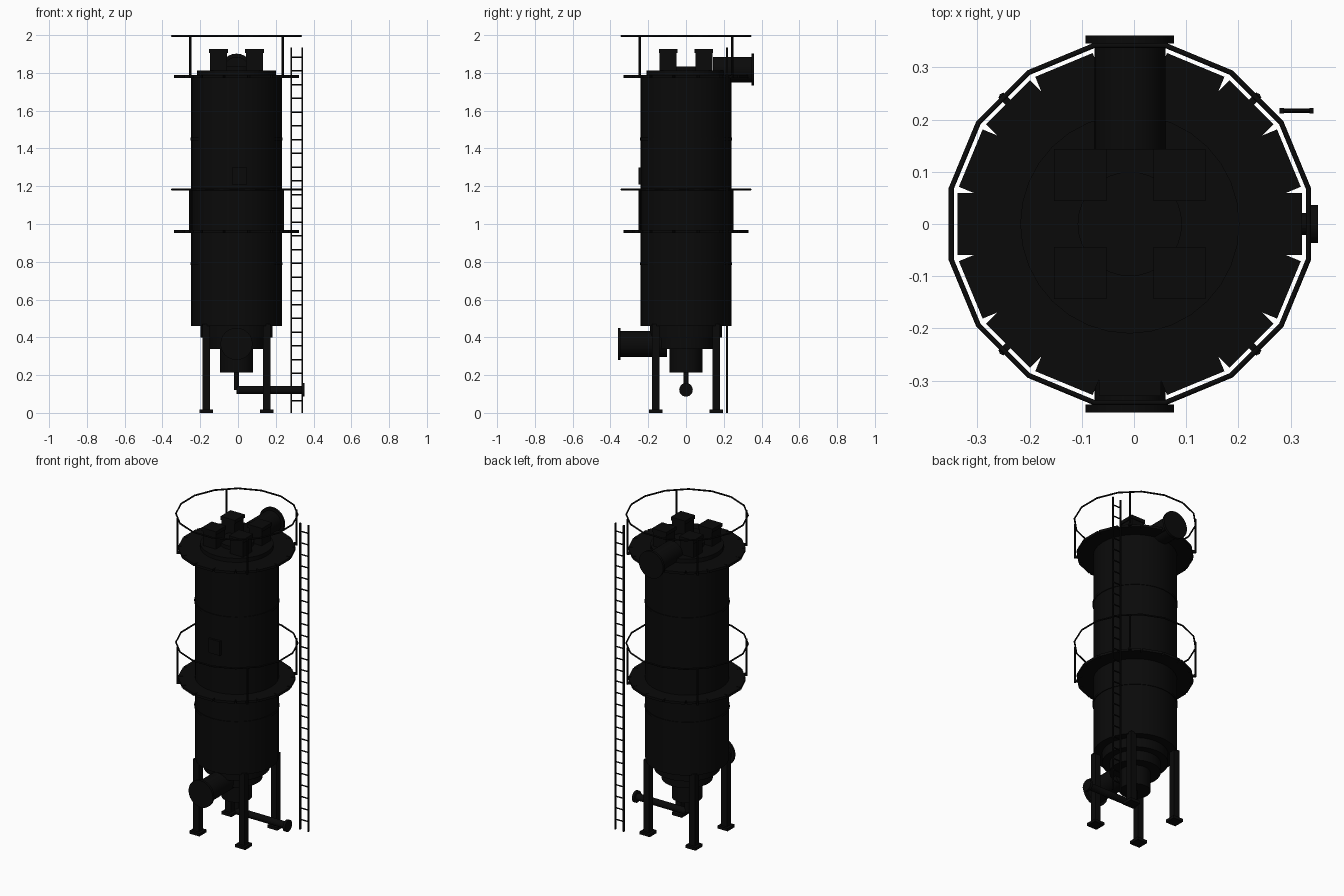
import bpy
import math
from mathutils import Matrix, Vector

cube = bpy.data.objects.get("Cube")
if cube:
    bpy.data.objects.remove(cube, do_unlink=True)

CX = -0.008  # vessel axis

black = bpy.data.materials.new("black paint")
black.diffuse_color = (0.003, 0.003, 0.003, 1)
black.use_nodes = True
black.node_tree.nodes["Principled BSDF"].inputs["Base Color"].default_value = (0.003, 0.003, 0.003, 1)


def finish(name):
    ob = bpy.context.object
    ob.name = name
    ob.data.materials.append(black)
    return ob


def box(name, center, size, turn=0.0):
    bpy.ops.mesh.primitive_cube_add(size=1, location=center, rotation=(0, 0, turn))
    ob = finish(name)
    ob.scale = size
    return ob


def rod(name, start, end, radius, sides=24):
    a, b = Vector(start), Vector(end)
    bpy.ops.mesh.primitive_cylinder_add(
        vertices=sides, radius=radius, depth=(b - a).length, location=(a + b) / 2)
    ob = finish(name)
    ob.rotation_euler = (b - a).to_track_quat('Z', 'Y').to_euler()
    bpy.ops.object.shade_smooth_by_angle(angle=math.radians(20))
    return ob


def drum(name, radius, low, high):
    return rod(name, (CX, 0, low), (CX, 0, high), radius, 32)


def around(radius, angle, z):
    return (CX + radius * math.cos(angle), radius * math.sin(angle), z)


# Vessel shell, seam bands, roof and stepped hopper
drum("shell", 0.24, 0.46, 1.78)
for z in (0.79, 1.45):
    drum("seam_band", 0.244, z - 0.007, z + 0.007)
drum("roof", 0.21, 1.77, 1.813)
drum("roof_hub", 0.1, 1.81, 1.835)
drum("hopper_upper", 0.19, 0.40, 0.47)
drum("hopper_middle", 0.147, 0.337, 0.41)
drum("hopper_lower", 0.088, 0.215, 0.34)

# Access door on the front of the shell
box("access_door", (0.008, -0.243, 1.255), (0.08, 0.016, 0.09))

# Roof hatches and support legs, one per quarter
for sx in (-1, 1):
    for sy in (-1, 1):
        x, y = CX + sx * 0.095, sy * 0.094
        box("hatch", (x, y, 1.86), (0.09, 0.09, 0.11))
        box("hatch_cap", (x, y, 1.915), (0.1, 0.1, 0.022))
        x, y = CX + sx * 0.16, sy * 0.16
        box("leg", (x, y, 0.24), (0.04, 0.04, 0.46))
        box("foot", (x, y, 0.009), (0.07, 0.07, 0.018))

# Walkways: sixteen deck plates, four posts and a ring rail
for deck_z, rail_z in ((0.96, 1.183), (1.78, 1.995)):
    for i in range(16):
        a = i * math.tau / 16
        box("deck_plate", around(0.265, a, deck_z), (0.13, 0.119, 0.015), a)
    for i in range(4):
        a = (i + 0.5) * math.tau / 4
        rod("rail_post", around(0.346, a, deck_z - 0.007), around(0.346, a, rail_z), 0.006, 8)
        box("post_bracket", around(0.335, a, deck_z), (0.03, 0.014, 0.014), a)
    curve = bpy.data.curves.new("guard_rail", 'CURVE')
    curve.dimensions = '3D'
    curve.bevel_depth = 0.005
    curve.bevel_resolution = 1
    ring = curve.splines.new('POLY')
    ring.points.add(15)
    for i, p in enumerate(ring.points):
        p.co = (*around(0.349, (i + 0.5) * math.tau / 16, rail_z), 1)
    ring.use_cyclic_u = True
    rail = bpy.data.objects.new("guard_rail", curve)
    curve.materials.append(black)
    bpy.context.collection.objects.link(rail)

# Gas outlet at the back of the roof and inlet at the front of the hopper
rod("outlet_pipe", (CX, 0.143, 1.817), (CX, 0.35, 1.817), 0.068)
rod("outlet_flange", (CX, 0.346, 1.817), (CX, 0.361, 1.817), 0.085)
rod("inlet_pipe", (CX, -0.1, 0.365), (CX, -0.35, 0.365), 0.068)
rod("inlet_flange", (CX, -0.346, 0.365), (CX, -0.361, 0.365), 0.085)

# Drain pipe
rod("drain_drop", (CX, 0, 0.12), (CX, 0, 0.22), 0.014, 16)
rod("drain_pipe", (CX, 0, 0.122), (0.345, 0, 0.122), 0.021, 16)
rod("drain_flange", (0.337, 0, 0.122), (0.353, 0, 0.122), 0.036)

# Ladder
for x in (0.283, 0.34):
    box("ladder_stile", (x, 0.217, 0.967), (0.008, 0.01, 1.934))
for i in range(26):
    z = 0.063 + i * 0.0728
    rod("ladder_rung", (0.283, 0.217, z), (0.34, 0.217, z), 0.004, 8)
